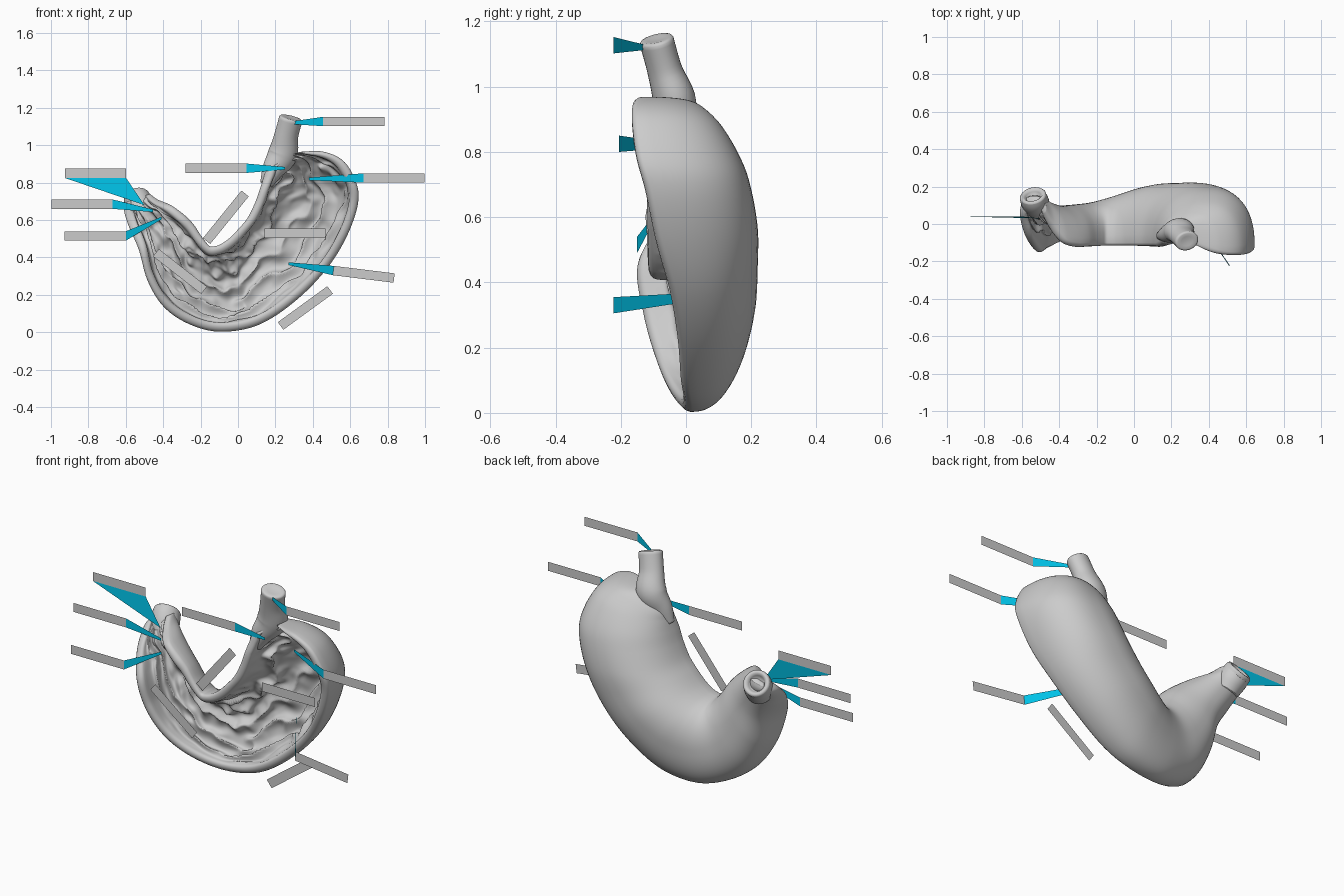
import bpy, bmesh
from math import sin, cos, pi, radians
from mathutils import Vector, noise

old = bpy.data.objects.get("Cube")
if old:
    bpy.data.objects.remove(old)


def material(name, rgb):
    m = bpy.data.materials.new(name)
    m.use_nodes = True
    col = (*rgb, 1)
    m.diffuse_color = col
    bsdf = m.node_tree.nodes["Principled BSDF"]
    bsdf.inputs["Base Color"].default_value = col
    bsdf.inputs["Roughness"].default_value = 0.7
    return m


TISSUE = material("tissue_grey", (0.6, 0.6, 0.6))
PLATE = material("label_grey", (0.6, 0.6, 0.6))
CYAN = material("pointer_cyan", (0.0, 0.54, 0.8))


def add_mesh(name, bm, mat, smooth):
    me = bpy.data.meshes.new(name)
    for f in bm.faces:
        f.smooth = smooth
    bm.to_mesh(me)
    bm.free()
    me.materials.append(mat)
    ob = bpy.data.objects.new(name, me)
    bpy.context.collection.objects.link(ob)
    return ob


def spline(rows, t):
    """Smooth interpolation through rows of numbers."""
    i = min(int(t), len(rows) - 2)
    f = t - i
    a, b, c, d = (rows[max(0, min(len(rows) - 1, k))] for k in range(i - 1, i + 3))
    return [q + f * (r - p + f * (2 * p - 5 * q + 4 * r - s + f * (3 * (q - r) + s - p))) / 2
            for p, q, r, s in zip(a, b, c, d)]


def loft(name, rings, mat):
    """Skin a list of closed rings and cap both ends."""
    bm = bmesh.new()
    vs = [[bm.verts.new(p) for p in ring] for ring in rings]
    n = len(vs[0])
    for r0, r1 in zip(vs, vs[1:]):
        for k in range(n):
            bm.faces.new((r0[k], r0[(k + 1) % n], r1[(k + 1) % n], r1[k]))
    bm.faces.new(vs[0])
    bm.faces.new(vs[-1][::-1])
    bmesh.ops.recalc_face_normals(bm, faces=bm.faces)
    return add_mesh(name, bm, mat, True)


# Stations along the sac in hundredths: lesser curve x z, greater curve x z,
# then y of the lesser rim, the greater rim and the back
STATIONS = [
    (22, 92, 33, 96.5, -6, -9, 2),
    (15.5, 87, 46, 96.5, -8, -14, 6),
    (13.5, 82, 57, 91, -9, -15, 11.5),
    (11.5, 76, 63.5, 79, -10, -13.5, 17),
    (9, 69, 64, 68, -10, -10.5, 20),
    (5, 61, 58.5, 52, -10, -7, 22),
    (0, 55, 49, 36, -10, -2.5, 22),
    (-5, 50, 35.5, 21, -10, 0, 21.5),
    (-9.5, 47, 19.5, 8.5, -10, 1, 19.5),
    (-12.5, 46, 5, 2, -10, 2, 17),
    (-15, 46, -12.5, 0.5, -10, 1, 14),
    (-17, 48, -28.5, 5.5, -10, -3, 11.5),
    (-20, 52, -40.5, 14.5, -10, -7, 10.5),
    (-24, 58, -48.5, 28, -10, -11, 10),
    (-29, 63, -53, 44, -10, -13, 10),
    (-36, 68, -58.5, 57, -8, -5, 12),
    (-43, 71, -61, 66, 1, 5, 15),
    (-47, 74, -59, 70, 8, 9, 15),
]
LAST = len(STATIONS) - 1


def fold_height(u, a):
    """Wavy ridges running along the inner wall."""
    warp = noise.noise(Vector((u * 0.6, a * 1.2, 0)))
    warp += 0.4 * noise.noise(Vector((u * 1.5, a * 2.5, 5)))
    ridge = 1 - abs(sin(a * 4.5 + warp * 3))
    patch = 0.75 + 0.6 * noise.noise(Vector((u * 0.9, a * 2, 9)))
    return 0.046 * ridge * patch


def rounded(c):
    """Fuller bulge on the greater side of a section."""
    return c ** 0.78 if c > 0 else c


def section(u):
    lx, lz, gx, gz, yl, yg, yb = (v / 100 for v in spline(STATIONS, u))
    low, high = Vector((lx, 0, lz)), Vector((gx, 0, gz))
    mid, half = (low + high) / 2, (high - low) / 2
    wall = min(0.05 + 0.008 * max(0, 3 - u), half.length * 0.45)
    ts = wall / half.length
    hollow = max(0, min(1, u / 1.3, (LAST - 0.6 - u) / 2))

    def point(s, depth, shift=0):
        rim = yl + (yg - yl) * (1 + s) / 2
        p = mid + half * s
        p.y = rim + max(yb - rim - shift, 0.01) * depth
        return p

    ring = []
    # outer wall from the greater curve round the back to the lesser curve
    for k in range(33):
        a = pi * k / 32
        ring.append(point(rounded(cos(a)), sin(a) ** 0.85))
    # rounded lip
    lip = [(1 - ts * (1 - cos(b)) / 2, 0.02 * sin(b)) for b in (pi * k / 6 for k in range(1, 6))]
    ring += [point(-s, 0) - Vector((0, y, 0)) for s, y in lip]
    # folded inner wall
    for k in range(81):
        a = pi * k / 80
        f = fold_height(u, a) * hollow * min(1, 2.5 * sin(a))
        s = rounded(-cos(a)) * (1 - ts) * (1 - f)
        p = point(s, sin(a) ** 0.75 * hollow, wall)
        inward = Vector((mid.x - p.x, -0.12, mid.z - p.z)).normalized()
        ring.append(p + inward * f)
    ring += [point(s, 0) - Vector((0, y, 0)) for s, y in reversed(lip)]
    return ring


ROWS = 220
loft("stomach_wall", [section(LAST * i / ROWS) for i in range(ROWS + 1)], TISSUE)


# Tubes through rows of x, y, z, radius; ends lists push and scale of the closing rings
def tube(name, path, ends, squash=1, steps=24, sides=32):
    rows = [spline(path, (len(path) - 1) * i / steps) for i in range(steps + 1)]
    pts = [Vector(r[:3]) for r in rows]
    rad = [r[3] for r in rows]
    tan = [(pts[min(i + 1, steps)] - pts[max(i - 1, 0)]).normalized() for i in range(steps + 1)]
    end, t, r = pts[-1], tan[-1], rad[-1]
    for push, scale in ends:
        pts.append(end + t * push)
        rad.append(r * scale)
        tan.append(t)
    rings = []
    for p, n, r in zip(pts, tan, rad):
        side = n.cross(Vector((1, 0.3, -0.3))).normalized()
        other = n.cross(side)
        rings.append([p + r * (side * cos(q) * squash + other * sin(q))
                      for q in (2 * pi * k / sides for k in range(sides))])
    return loft(name, rings, TISSUE)


tube("gullet", [(0.15, -0.06, 0.79, 0.034), (0.188, -0.05, 0.87, 0.06), (0.238, -0.035, 0.95, 0.08),
                (0.258, -0.065, 1.05, 0.065), (0.282, -0.09, 1.14, 0.064)],
     ((0.006, 0.93), (0.008, 0.8), (0.006, 0.5), (0.004, 0.2)), 0.82)
tube("outlet", [(-0.515, 0.085, 0.63, 0.065), (-0.525, 0.11, 0.67, 0.073),
                (-0.535, 0.13, 0.7, 0.073), (-0.54, 0.15, 0.717, 0.071)],
     ((0.008, 0.9), (0.008, 0.75), (-0.005, 0.6), (-0.03, 0.45)))


# Thin label plates and their pointers
def flat(name, corners, mat):
    bm = bmesh.new()
    bm.faces.new([bm.verts.new(c) for c in corners])
    return add_mesh(name, bm, mat, False)


LENGTH, WIDTH = 0.327, 0.05


def plate(name, x, y, z, degrees=0):
    a = radians(degrees)
    along = Vector((cos(a), 0, sin(a))) * LENGTH / 2
    up = Vector((-sin(a), 0, cos(a))) * WIDTH / 2
    c = Vector((x, y, z))
    corners = [c - along - up, c + along - up, c + along + up, c - along + up]
    flat(name, corners, PLATE)
    return corners


def callout(name, side, near, tip, degrees=0):
    """A plate whose near end points at the tip; side is its direction in x."""
    a = radians(degrees)
    c = Vector(near) + Vector((cos(a), 0, sin(a))) * side * LENGTH / 2
    q = plate(name + "_label", *c, degrees)
    low, high = (q[0], q[3]) if side > 0 else (q[1], q[2])
    t, d = Vector(tip), Vector((0, 0, 0.007))
    flat(name + "_pointer", [low, high, t + d, t - d], CYAN)


callout("gullet", 1, (0.455, -0.222, 1.127), (0.285, -0.12, 1.12))
callout("entrance", -1, (0.045, -0.09, 0.877), (0.25, -0.12, 0.877))
callout("dome", 1, (0.671, -0.205, 0.825), (0.38, -0.05, 0.82))
callout("body", 1, (0.51, -0.222, 0.33), (0.27, 0.13, 0.367), -7)
callout("valve", -1, (-0.67, -0.03, 0.685), (-0.455, -0.03, 0.65))
callout("canal", -1, (-0.6, -0.15, 0.515), (-0.41, -0.09, 0.61))
q = plate("outlet_label", -0.762, 0.04, 0.85)
flat("outlet_pointer", [q[0], q[1], (-0.5, 0.03, 0.68)], CYAN)

plate("lesser_curve_label", -0.065, -0.1, 0.615, 51)
plate("folds_label", 0.305, 0.01, 0.53)
plate("antrum_label", -0.31, -0.125, 0.325, -38)
plate("greater_curve_label", 0.36, -0.05, 0.13, 36)
